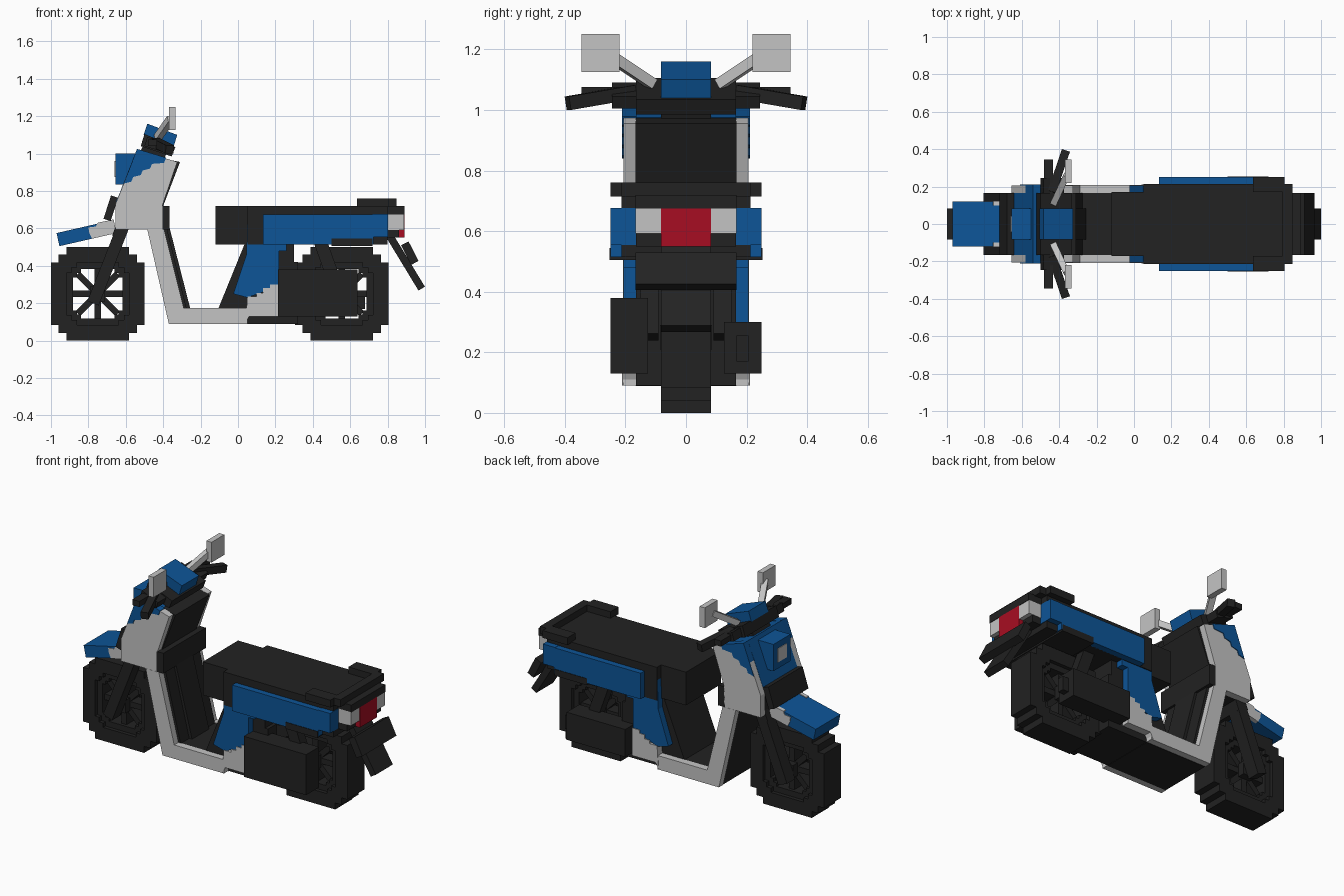
import bpy, bmesh, math
from mathutils import Vector

if "Cube" in bpy.data.objects:
    bpy.data.objects.remove(bpy.data.objects["Cube"])


def material(name, rgb):
    m = bpy.data.materials.new(name)
    m.diffuse_color = (*rgb, 1)
    m.use_nodes = True
    m.node_tree.nodes["Principled BSDF"].inputs["Base Color"].default_value = m.diffuse_color
    return m


DARK = material("dark_rubber", (0.016, 0.016, 0.016))
BLUE = material("blue_paint", (0.004, 0.09, 0.31))
GREY = material("light_grey", (0.55, 0.55, 0.55))
RED = material("red_lamp", (0.39, 0.004, 0.016))


def finish(bm, name, mat):
    bmesh.ops.recalc_face_normals(bm, faces=bm.faces)
    me = bpy.data.meshes.new(name)
    bm.to_mesh(me)
    bm.free()
    me.materials.append(mat)
    ob = bpy.data.objects.new(name, me)
    bpy.context.collection.objects.link(ob)
    return ob


def extrude(bm, pts, y0, y1):
    """Side profile (x, z) extruded from y0 to y1."""
    a = [bm.verts.new((x, y0, z)) for x, z in pts]
    b = [bm.verts.new((x, y1, z)) for x, z in pts]
    bm.faces.new(a)
    bm.faces.new(b[::-1])
    for i in range(len(a)):
        j = (i + 1) % len(a)
        bm.faces.new((a[i], a[j], b[j], b[i]))


def prism(name, pts, y0, y1, mat, pair=False):
    bm = bmesh.new()
    extrude(bm, pts, y0, y1)
    if pair:
        extrude(bm, pts, -y1, -y0)
    return finish(bm, name, mat)


def rect(x0, x1, z0, z1):
    return [(x0, z0), (x1, z0), (x1, z1), (x0, z1)]


def bar(p, q, w):
    """Tilted rectangle along p-q of width w."""
    p, q = Vector(p), Vector(q)
    d = (q - p).normalized()
    n = Vector((-d.y, d.x)) * w / 2
    return [tuple(v) for v in (p + n, q + n, q - n, p - n)]


def beams(name, p, q, size, mat):
    """Square beam from p to q, mirrored across y."""
    bm = bmesh.new()
    for s in (1, -1):
        a, b = Vector((p[0], s * p[1], p[2])), Vector((q[0], s * q[1], q[2]))
        d = (b - a).normalized()
        u = d.cross(Vector((0, 0, 1))).normalized() * size / 2
        v = d.cross(u).normalized() * size / 2
        ends = [[bm.verts.new(c + i * u + j * v) for i, j in
                 ((1, 1), (-1, 1), (-1, -1), (1, -1))] for c in (a, b)]
        bm.faces.new(ends[0])
        bm.faces.new(ends[1][::-1])
        for i in range(4):
            j = (i + 1) % 4
            bm.faces.new((ends[0][i], ends[0][j], ends[1][j], ends[1][i]))
    return finish(bm, name, mat)


def ring(bm, cx, cz, outer, so, si, w):
    """Hollow stepped ring between two scales of one outline."""
    loops = [[bm.verts.new((cx + x * s, y, cz + z * s)) for x, z in outer]
             for s, y in ((so, -w), (so, w), (si, w), (si, -w))]
    n = len(outer)
    for k in range(4):
        a, b = loops[k], loops[(k + 1) % 4]
        for i in range(n):
            j = (i + 1) % n
            bm.faces.new((a[i], a[j], b[j], b[i]))


# Wheels: stepped tyre, recessed rim, spokes and hub
corner = [(.25, .167), (.21, .167), (.21, .21), (.167, .21), (.167, .25)]
outline = []
for k in range(4):
    c, s = (1, 0, -1, 0)[k], (0, 1, 0, -1)[k]
    outline += [(c * x - s * z, s * x + c * z) for x, z in corner]
for name, cx in (("front_wheel", -.75), ("rear_wheel", .555)):
    bm = bmesh.new()
    ring(bm, cx, .25, outline, 1, .67, .083)
    ring(bm, cx, .25, outline, .69, .53, .06)
    for k in range(4):
        dx, dz = .15 * math.cos(k * math.pi / 4), .15 * math.sin(k * math.pi / 4)
        extrude(bm, bar((cx - dx, .25 - dz), (cx + dx, .25 + dz), .035), -.04, .04)
    extrude(bm, rect(cx - .04, cx + .04, .21, .29), -.085, .085)
    finish(bm, name, DARK)

# Front fork and fender
prism("front_fork", bar((-.775, .2), (-.61, .62), .065), .085, .165, DARK, True)
prism("fork_yoke", bar((-.64, .55), (-.59, .68), .07), -.165, .165, DARK)
prism("front_fender", [(-.97, .575), (-.955, .505), (-.65, .575), (-.665, .645)],
      -.12, .12, BLUE)
prism("fender_side_trim", [(-.78, .545), (-.795, .575), (-.8, .605), (-.76, .61),
      (-.75, .63), (-.665, .648), (-.65, .575)], .1, .124, GREY, True)

# Leg shield
prism("shield_front", [(-.54, 1.025), (-.4, .975), (-.56, .74), (-.652, .74)],
      -.167, .167, BLUE)
prism("shield_core", [(-.48, .99), (-.31, .955), (-.4, .72), (-.38, .595),
      (-.65, .595), (-.65, .74), (-.6, .76)], -.167, .167, DARK)
prism("shield_side", [(-.54, 1.02), (-.34, .96), (-.325, .955), (-.405, .72), (-.405, .595),
      (-.655, .595), (-.655, .73)], .165, .207, GREY, True)
prism("shield_side_paint", [(-.54, 1.025), (-.385, .978), (-.395, .95), (-.46, .945),
      (-.47, .92), (-.51, .91), (-.52, .885), (-.56, .875), (-.57, .85), (-.61, .84)],
      .164, .211, BLUE, True)
prism("lower_front_panel", bar((-.66, .77), (-.70, .645), .04), -.167, .167, DARK)
prism("glove_shelf", rect(-.41, -.365, .595, .72), -.207, .207, DARK)
prism("headlight_housing", rect(-.655, -.5, .835, 1.0), -.083, .083, BLUE)
prism("headlight", rect(-.659, -.65, .875, .96), -.042, .042, GREY)

# Step-through frame and floor
prism("frame_side", [(-.485, .595), (-.395, .595), (-.29, .175), (.05, .175),
      (.05, .09), (-.37, .09)], .165, .208, GREY, True)
prism("floor", [(-.48, .6), (-.38, .6), (-.275, .172), (.05, .172),
      (.05, .088), (-.365, .088)], -.167, .167, DARK)
prism("centre_rib", [(-.42, .6), (-.365, .6), (-.255, .17), (-.33, .17)],
      -.083, .083, DARK)

# Handlebars, levers, grips, mirrors
prism("steering_neck", [(-.5, 1.06), (-.38, 1.01), (-.42, .9), (-.55, .95)],
      -.083, .083, DARK)
prism("handlebar_body", [(-.5, 1.105), (-.335, 1.035), (-.355, .985), (-.52, 1.04)],
      -.165, .165, DARK)
prism("handlebar_ends", [(-.485, 1.09), (-.375, 1.045), (-.39, 1.005), (-.5, 1.04)],
      -.245, .245, DARK)
prism("handlebar_cap", [(-.485, 1.16), (-.325, 1.1), (-.345, 1.035), (-.505, 1.1)],
      -.083, .083, BLUE)
prism("brake_lever", rect(-.48, -.432, 1.04, 1.075), .15, .345, DARK, True)
beams("grip", (-.44, .17, 1.06), (-.365, .39, 1.022), .045, DARK)
beams("mirror_stem", (-.43, .11, 1.085), (-.36, .26, 1.185), .035, GREY)
prism("mirror", rect(-.37, -.335, 1.125, 1.25), .22, .345, GREY, True)

# Seat and rack
prism("seat_nose", rect(-.12, .06, .515, .72), -.172, .172, DARK)
prism("seat", rect(.05, .8, .515, .72), -.213, .213, DARK)
prism("seat_tail", rect(.79, .89, .675, .72), -.167, .167, DARK)
prism("tail_block", rect(.79, .86, .55, .69), -.165, .165, DARK)
prism("rack_rail", rect(.635, .805, .715, .76), .17, .25, DARK, True)
prism("rack_back", rect(.795, .848, .715, .76), -.213, .213, DARK)

# Body panels
prism("seat_post_core", [(.045, .54), (.3, .54), (.3, .09), (.04, .09), (-.105, .172)],
      -.165, .165, DARK)
prism("body_panel", [(.05, .64), (.14, .64), (.26, .515), (.26, .48), (.218, .48),
      (.218, .29), (.05, .23), (-.025, .25), (.045, .46)], .16, .207, BLUE, True)
prism("body_lower_trim", [(.04, .09), (.05, .235), (.1, .235), (.1, .255), (.135, .255),
      (.135, .28), (.17, .28), (.17, .3), (.22, .3), (.22, .13), (.06, .13)],
      .15, .211, GREY, True)
prism("side_panel", rect(.135, .725, .515, .675), .2, .25, BLUE, True)
prism("side_panel_rear", rect(.72, .803, .555, .677), .16, .249, BLUE, True)
prism("grab_bar", rect(.5, .72, .505, .545), -.253, .253, DARK)

# Tail lamps, mudguard flap and plate holder
prism("tail_lamp", rect(.8, .89, .55, .677), -.083, .083, RED)
prism("rear_indicator", rect(.8, .887, .592, .677), .083, .167, GREY, True)
prism("mud_flap", bar((.805, .57), (.982, .278), .04), -.083, .083, DARK)
prism("plate_holder", bar((.892, .52), (.945, .415), .045), -.167, .167, DARK)

# Engine, exhaust and suspension
prism("engine_case", rect(.215, .64, .13, .38), -.25, -.125, DARK)
prism("engine_block", rect(.2, .32, .09, .42), -.165, .165, DARK)
prism("exhaust", rect(.24, .64, .13, .3), .125, .25, DARK)
prism("exhaust_tip", rect(.63, .68, .17, .255), .167, .207, DARK)
prism("rear_shock", bar((.44, .53), (.54, .25), .07), .09, .15, DARK, True)
